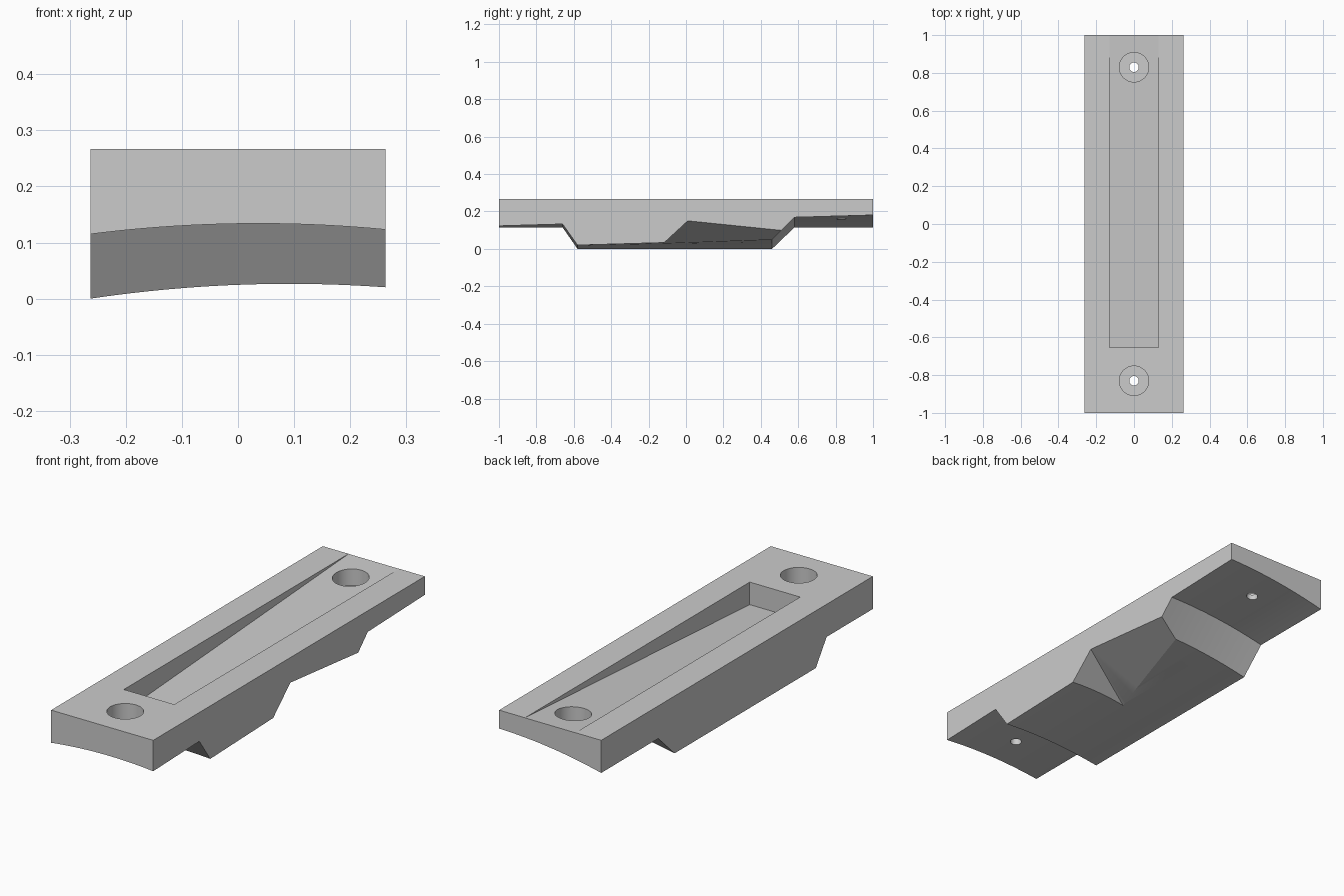
import bpy, bmesh
from mathutils import Vector

if "Cube" in bpy.data.objects:
    bpy.data.objects.remove(bpy.data.objects["Cube"])

HALF_W, TOP, SEGS = 0.263, 0.267, 32
STATIONS = [(-1, 0), (-0.66, 0), (-0.58, 0.115), (0.46, 0.115), (0.58, 0), (1, 0)]


def finish(name, bm):
    bmesh.ops.recalc_face_normals(bm, faces=bm.faces)
    mesh = bpy.data.meshes.new(name)
    bm.to_mesh(mesh)
    bm.free()
    ob = bpy.data.objects.new(name, mesh)
    bpy.context.collection.objects.link(ob)
    return ob


def hull(name, points):
    bm = bmesh.new()
    for p in points:
        bm.verts.new(p)
    bmesh.ops.convex_hull(bm, input=bm.verts)
    return finish(name, bm)


def cylinder(name, radius, y, z0, z1):
    bpy.ops.mesh.primitive_cylinder_add(vertices=48, radius=radius, depth=z1 - z0,
                                        location=(0, y, (z0 + z1) / 2))
    ob = bpy.context.object
    ob.name = name
    return ob


def underside(x, y):
    # shallow arch that twists upward along its right edge
    left, right = 0.115, 0.123 + 0.029 * (y + 1)
    t = (x + HALF_W) / (2 * HALF_W)
    return left + (right - left) * t + 0.0145 * (1 - (x / HALF_W) ** 2)


# Body: flat top, straight sides, stepped arched underside
bm = bmesh.new()
rows = []
for y, drop in STATIONS:
    xs = [-HALF_W + 2 * HALF_W * i / SEGS for i in range(SEGS + 1)]
    rows.append([bm.verts.new((x, y, underside(x, y) - drop)) for x in xs])
for a, b in zip(rows, rows[1:]):
    for i in range(SEGS):
        bm.faces.new((a[i], a[i + 1], b[i + 1], b[i]))
fl, fr, br, bl = [bm.verts.new((x, y, TOP)) for x, y in
                  ((-HALF_W, -1), (HALF_W, -1), (HALF_W, 1), (-HALF_W, 1))]
bm.faces.new((fl, fr, br, bl))
bm.faces.new(rows[0] + [fr, fl])
bm.faces.new(rows[-1] + [br, bl])
bm.faces.new([r[0] for r in rows] + [bl, fl])
bm.faces.new([r[-1] for r in rows] + [br, fr])
body = finish("mount_block", bm)

cutters = []

# Ramped pocket in the top, fading out at the back end
profile = [(-0.655, 0.162), (1.05, 0.2697), (1.05, 0.4), (-0.655, 0.4)]
cutters.append(hull("ramp_pocket_cutter",
                    [(x, y, z) for x in (-0.13, 0.13) for y, z in profile]))

# Notch in the lower right edge: a skewed triangular wedge
peak, apex = Vector((HALF_W, 0.01, 0.15)), Vector((-0.036, -0.123, 0.03))
ridge = peak - apex
steep, shallow = Vector((0, -0.25, -0.23)), Vector((0, 0.98, -0.10))
cutters.append(hull("notch_cutter", [e + d for e in (apex - ridge * 0.3, peak + ridge * 0.3)
                                     for d in (Vector(), steep, shallow)]))

# Counterbored screw holes
for y in (-0.83, 0.83):
    cutters.append(cylinder("counterbore_cutter", 0.078, y, 0.183, 0.5))
    cutters.append(cylinder("screw_hole_cutter", 0.025, y, -0.1, 0.45))

for c in cutters:
    c.hide_render = True
    mod = body.modifiers.new(c.name, 'BOOLEAN')
    mod.operation, mod.solver, mod.object = 'DIFFERENCE', 'EXACT', c

# Bake the cuts, then discard the cutters
bpy.ops.object.select_all(action='DESELECT')
bpy.context.view_layer.objects.active = body
body.select_set(True)
for name in [m.name for m in body.modifiers]:
    bpy.ops.object.modifier_apply(modifier=name)
for c in cutters:
    bpy.data.objects.remove(c)
bpy.ops.object.shade_smooth_by_angle(angle=0.35)
